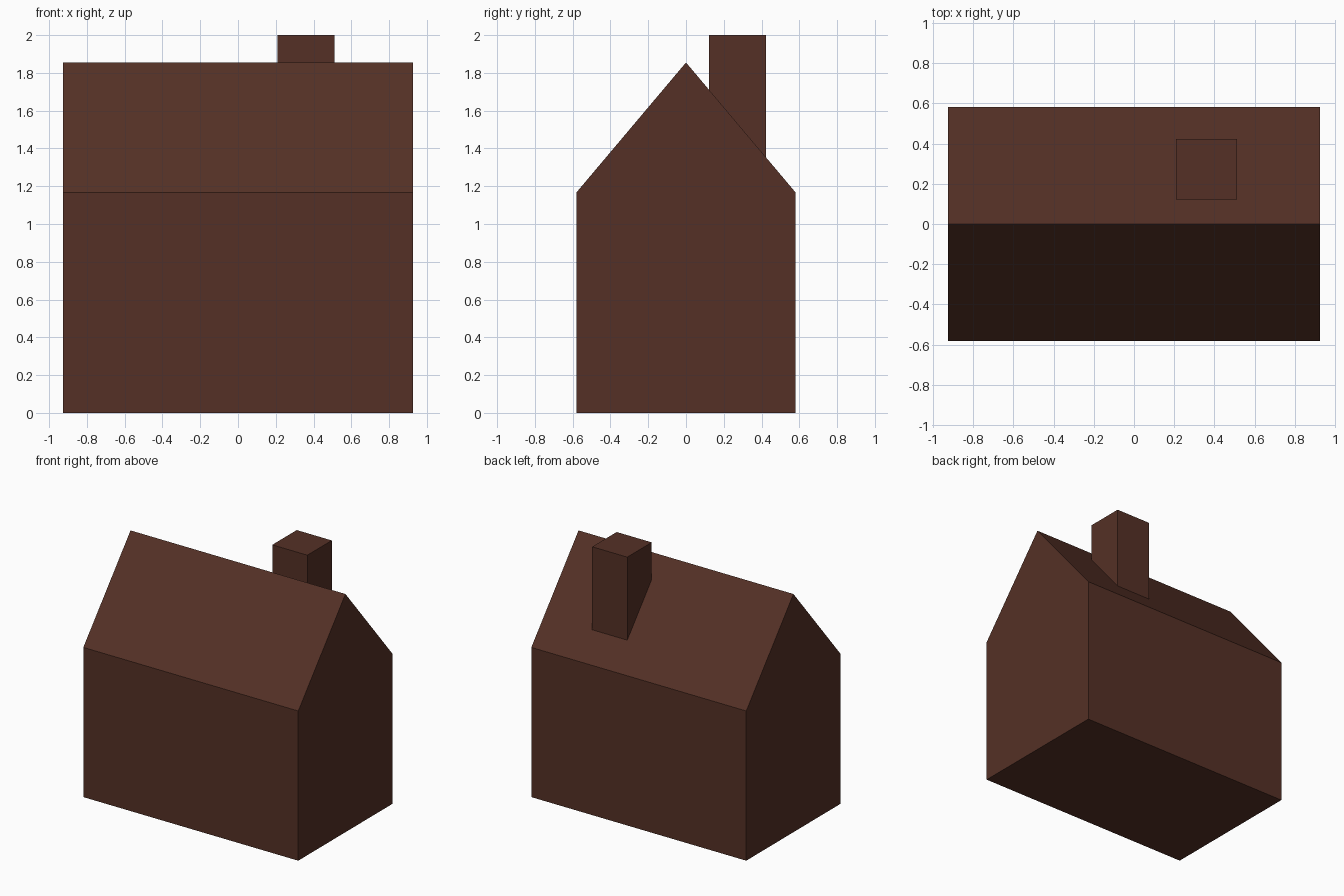
import bpy
import bmesh

if "Cube" in bpy.data.objects:
    bpy.data.objects.remove(bpy.data.objects["Cube"])

brown = bpy.data.materials.new("dark_brown")
brown.diffuse_color = (0.09, 0.03, 0.019, 1)
brown.use_nodes = True
brown.node_tree.nodes["Principled BSDF"].inputs["Base Color"].default_value = brown.diffuse_color


def extrude_profile(name, yz_points, x0, x1):
    """Closed prism: a y-z profile extruded along x."""
    bm = bmesh.new()
    face = bm.faces.new([bm.verts.new((x0, y, z)) for y, z in yz_points])
    result = bmesh.ops.extrude_face_region(bm, geom=[face], use_keep_orig=True)
    verts = [v for v in result["geom"] if isinstance(v, bmesh.types.BMVert)]
    bmesh.ops.translate(bm, verts=verts, vec=(x1 - x0, 0, 0))
    bmesh.ops.recalc_face_normals(bm, faces=bm.faces)
    mesh = bpy.data.meshes.new(name)
    bm.to_mesh(mesh)
    bm.free()
    mesh.materials.append(brown)
    obj = bpy.data.objects.new(name, mesh)
    bpy.context.collection.objects.link(obj)
    return obj


half_length, half_depth = 0.926, 0.581
eave, ridge = 1.166, 1.855


def roof_height(y):
    return ridge - (ridge - eave) * abs(y) / half_depth


# House body with gabled roof
extrude_profile("house_body", [
    (-half_depth, 0), (half_depth, 0), (half_depth, eave),
    (0, ridge), (-half_depth, eave)], -half_length, half_length)

# Chimney on the back slope, its foot sunk just below the roof
y0, y1, sink = 0.122, 0.423, 0.01
extrude_profile("chimney", [
    (y0, roof_height(y0) - sink), (y1, roof_height(y1) - sink),
    (y1, 2.0), (y0, 2.0)], 0.21, 0.512)
